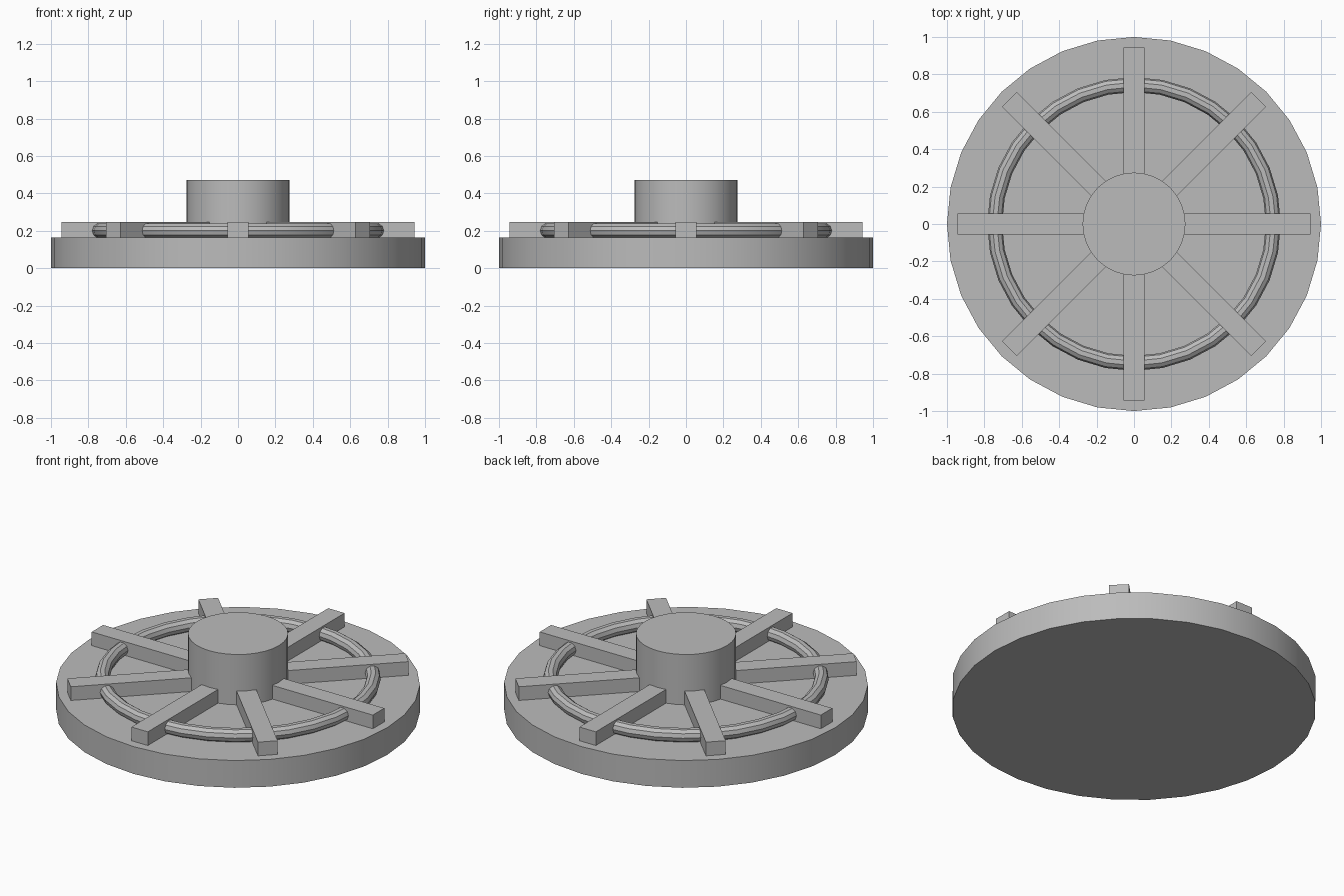
import bpy
import math

cube = bpy.data.objects.get("Cube")
if cube:
    bpy.data.objects.remove(cube, do_unlink=True)

grey = bpy.data.materials.new("plain grey")
grey.use_nodes = True
colour = (0.5, 0.5, 0.5, 1)
grey.diffuse_color = colour
grey.node_tree.nodes["Principled BSDF"].inputs["Base Color"].default_value = colour

SIDES = 32
BASE_TOP = 0.165
SPOKE_TOP = 0.248
SPOKE_END = 0.943
HUB_RADIUS = 0.275


def finish(name, smooth=False):
    obj = bpy.context.object
    obj.name = name
    obj.data.materials.clear()
    obj.data.materials.append(grey)
    if smooth:
        bpy.ops.object.shade_smooth_by_angle(angle=math.radians(30))
    return obj


def drum(name, radius, bottom, top):
    bpy.ops.mesh.primitive_cylinder_add(
        vertices=SIDES, radius=radius, depth=top - bottom,
        location=(0, 0, (bottom + top) / 2))
    return finish(name, smooth=True)


# Base disc and central hub
drum("base_disc", 1, 0, BASE_TOP)
drum("hub", HUB_RADIUS, BASE_TOP, 0.47)

# Ring running through the spokes
bpy.ops.mesh.primitive_torus_add(
    major_radius=0.745, minor_radius=0.04, major_segments=SIDES,
    minor_segments=10, location=(0, 0, 0.2))
finish("ring", smooth=True)

# Eight spokes, starting just inside the hub
start = HUB_RADIUS - 0.05
middle = (start + SPOKE_END) / 2
for i in range(8):
    angle = i * math.tau / 8
    bpy.ops.mesh.primitive_cube_add(
        size=1,
        location=(middle * math.cos(angle), middle * math.sin(angle),
                  (BASE_TOP + SPOKE_TOP) / 2),
        rotation=(0, 0, angle))
    bpy.context.object.scale = (SPOKE_END - start, 0.11, SPOKE_TOP - BASE_TOP)
    finish(f"spoke_{i + 1}")
